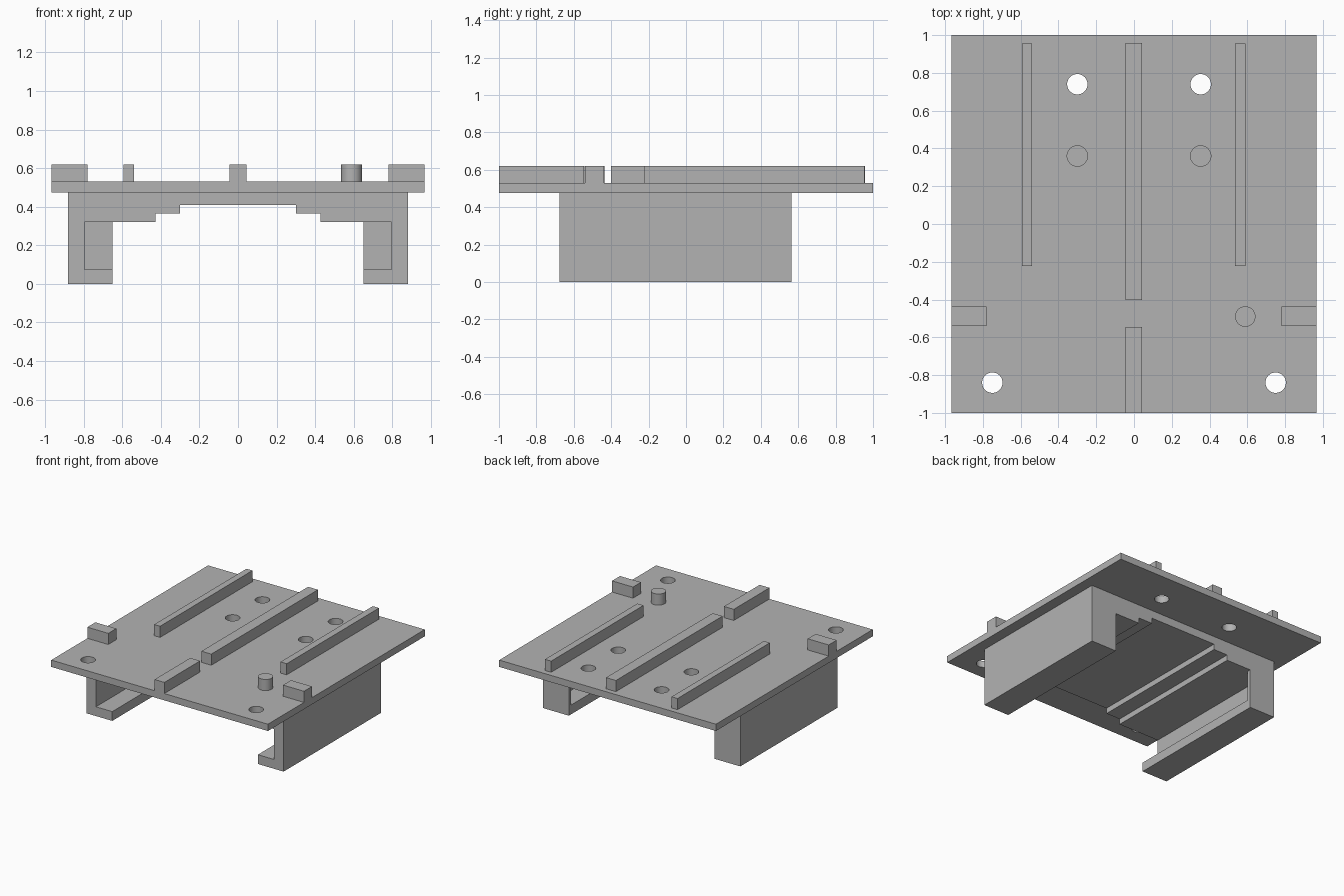
import bpy, bmesh
from mathutils import Matrix, Vector

cube = bpy.data.objects.get("Cube")
if cube:
    bpy.data.objects.remove(cube, do_unlink=True)

grey = bpy.data.materials.new("plain_grey")
grey.use_nodes = True
COLOUR = (0.45, 0.45, 0.45, 1)
grey.diffuse_color = COLOUR
grey.node_tree.nodes["Principled BSDF"].inputs["Base Color"].default_value = COLOUR


def finish(name, bm):
    bmesh.ops.recalc_face_normals(bm, faces=bm.faces)
    mesh = bpy.data.meshes.new(name)
    bm.to_mesh(mesh)
    bm.free()
    mesh.materials.append(grey)
    obj = bpy.data.objects.new(name, mesh)
    bpy.context.collection.objects.link(obj)
    return obj


def activate(obj):
    bpy.ops.object.select_all(action='DESELECT')
    obj.select_set(True)
    bpy.context.view_layer.objects.active = obj


def box(name, x0, x1, y0, y1, z0, z1):
    bm = bmesh.new()
    centre = Vector((x0 + x1, y0 + y1, z0 + z1)) / 2
    size = Matrix.Diagonal((x1 - x0, y1 - y0, z1 - z0, 1))
    bmesh.ops.create_cube(bm, size=1, matrix=Matrix.Translation(centre) @ size)
    return finish(name, bm)


def cylinder(name, x, y, z0, z1, r=0.054):
    bm = bmesh.new()
    bmesh.ops.create_cone(bm, cap_ends=True, segments=48, radius1=r, radius2=r,
                          depth=z1 - z0, matrix=Matrix.Translation((x, y, (z0 + z1) / 2)))
    return finish(name, bm)


def extrude(name, half, y0, y1):
    """Mirror a half outline across x = 0 and extrude it along y."""
    outline = half + [(-x, z) for x, z in reversed(half)]
    bm = bmesh.new()
    face = bm.faces.new([bm.verts.new((x, y0, z)) for x, z in outline])
    new = bmesh.ops.extrude_face_region(bm, geom=[face])["geom"]
    bmesh.ops.translate(bm, vec=(0, y1 - y0, 0),
                        verts=[v for v in new if isinstance(v, bmesh.types.BMVert)])
    return finish(name, bm)


BASE, TOP, RIDGE = 0.475, 0.53, 0.62

# Base plate with round holes
plate = box("base_plate", -0.967, 0.967, -1, 1, BASE, TOP)
holes = [(-0.3, 0.74), (0.353, 0.74), (-0.3, 0.36), (0.353, 0.36), (-0.75, -0.84), (0.75, -0.84)]
for x, y in holes:
    cutter = cylinder("hole_cutter", x, y, BASE - 0.1, TOP + 0.1)
    cutter.hide_render = True
    mod = plate.modifiers.new("hole", 'BOOLEAN')
    mod.operation = 'DIFFERENCE'
    mod.solver = 'EXACT'
    mod.object = cutter
    activate(plate)
    bpy.ops.object.modifier_apply(modifier=mod.name)
    bpy.data.objects.remove(cutter, do_unlink=True)

# Ridges, stop blocks and pin on the plate
box("left_ridge", 0.535, 0.59, -0.222, 0.955, TOP, RIDGE)
box("right_ridge", -0.593, -0.54, -0.222, 0.955, TOP, RIDGE)
box("centre_ridge_back", -0.045, 0.043, -0.402, 0.958, TOP, RIDGE)
box("centre_ridge_front", -0.045, 0.043, -1, -0.545, TOP, RIDGE)
box("left_stop_block", 0.78, 0.967, -0.54, -0.438, TOP, RIDGE)
box("right_stop_block", -0.967, -0.78, -0.54, -0.438, TOP, RIDGE)
pin = cylinder("pin", 0.589, -0.49, TOP, RIDGE)
for obj in (plate, pin):
    activate(obj)
    bpy.ops.object.shade_smooth_by_angle()

# Stepped bracket with a slot along the inside of each leg, closed at the back
steps = [(0.3, 0.41), (0.3, 0.365), (0.427, 0.365), (0.427, 0.32)]
foot = [(0.65, 0), (0.88, 0), (0.88, BASE)]
slot = [(0.795, 0.32), (0.795, 0.075), (0.65, 0.075)]
extrude("slotted_bracket", steps + slot + foot, -0.675, 0.535)
extrude("bracket_end_wall", steps + [(0.65, 0.32)] + foot, 0.535, 0.565)
